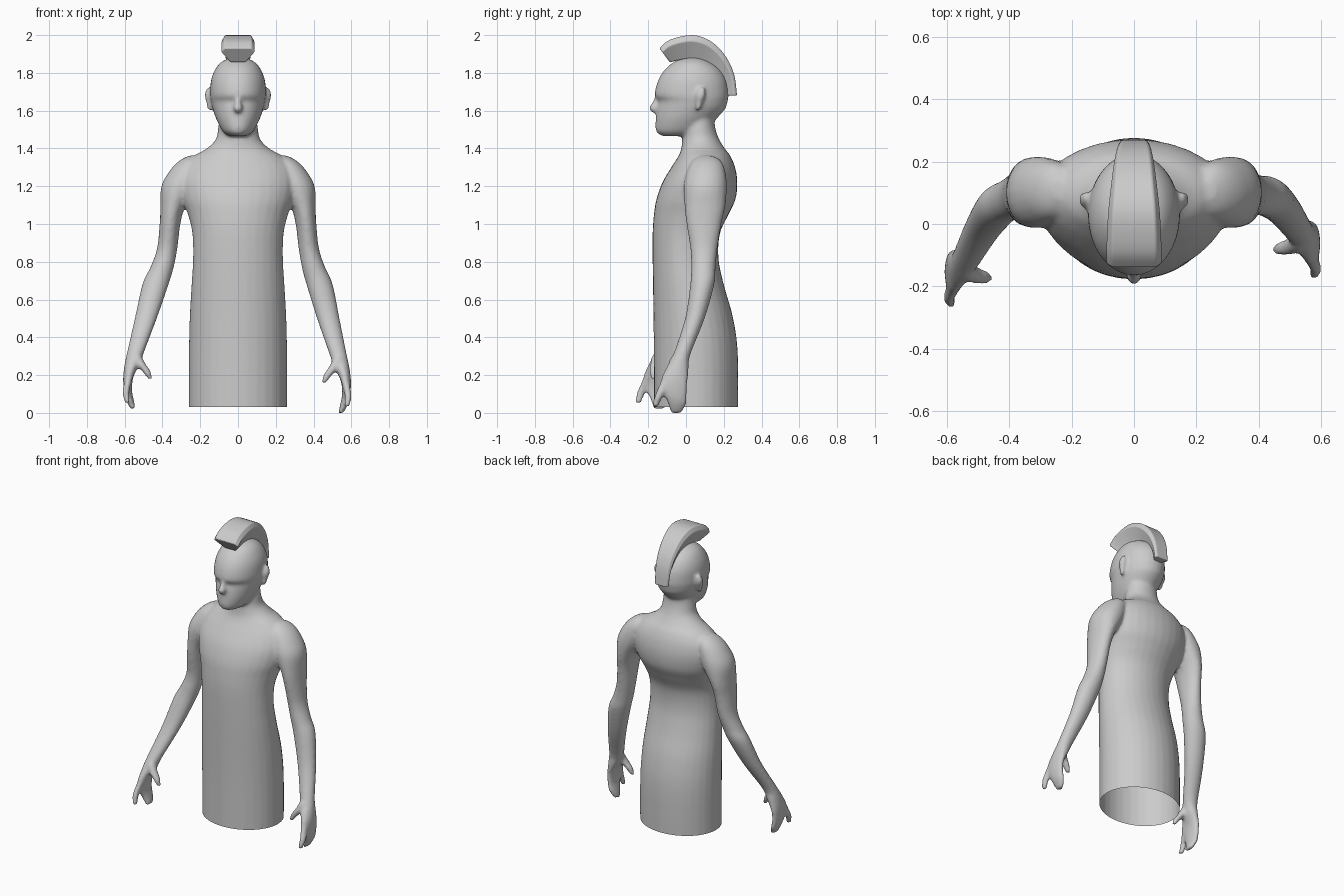
import bpy, bmesh, math
from mathutils import Vector

if "Cube" in bpy.data.objects:
    bpy.data.objects.remove(bpy.data.objects["Cube"])


def spline(rows, steps=5):
    """Catmull-Rom interpolation of rows of numbers."""
    out = []
    for i in range(len(rows) - 1):
        a, b, c, d = rows[max(i - 1, 0)], rows[i], rows[i + 1], rows[min(i + 2, len(rows) - 1)]
        for k in range(steps):
            t = k / steps
            out.append([0.5 * (2 * q + (r - p) * t + (2 * p - 5 * q + 4 * r - s) * t * t
                               + (3 * q - p - 3 * r + s) * t ** 3)
                        for p, q, r, s in zip(a, b, c, d)])
    return out + [list(rows[-1])]


def loft(bm, rings, n=32):
    """Closed solid through horizontal ellipses (cx, cy, z, rx, ry)."""
    loops = []
    for cx, cy, z, rx, ry in spline(rings):
        rx, ry = max(rx, 0.003), max(ry, 0.003)
        loops.append([bm.verts.new((cx + rx * math.cos(2 * math.pi * i / n),
                                    cy + ry * math.sin(2 * math.pi * i / n), z)) for i in range(n)])
    skin(bm, loops)


def skin(bm, loops):
    n = len(loops[0])
    faces = [bm.faces.new(loops[0][::-1]), bm.faces.new(loops[-1])]
    for a, b in zip(loops, loops[1:]):
        for i in range(n):
            j = (i + 1) % n
            faces.append(bm.faces.new((a[i], a[j], b[j], b[i])))
    bmesh.ops.recalc_face_normals(bm, faces=faces)


def centred(rows):
    """(z, half width, front y, back y) to ellipse rings."""
    return [(0, (f + b) / 2, z, w, (b - f) / 2) for z, w, f, b in rows]


def make_object(name, bm):
    me = bpy.data.meshes.new(name)
    bm.to_mesh(me)
    bm.free()
    ob = bpy.data.objects.new(name, me)
    bpy.context.collection.objects.link(ob)
    bpy.ops.object.select_all(action='DESELECT')
    ob.select_set(True)
    bpy.context.view_layer.objects.active = ob
    return ob


bm = bmesh.new()

# Torso and neck
loft(bm, centred([
    (-0.06, .26, -.17, .275), (0.3, .26, -.17, .275), (0.5, .256, -.172, .25),
    (0.68, .246, -.175, .2), (0.82, .238, -.177, .172), (0.95, .242, -.177, .18),
    (1.05, .265, -.17, .225), (1.13, .295, -.157, .262), (1.22, .31, -.125, .272),
    (1.30, .29, -.078, .26), (1.36, .235, -.04, .235), (1.40, .165, -.025, .205),
    (1.45, .117, -.02, .175), (1.51, .105, -.015, .155), (1.57, .098, .0, .15)]))

# Head
loft(bm, centred([
    (1.465, .045, -.125, .04), (1.49, .08, -.158, .10), (1.55, .113, -.161, .155),
    (1.61, .134, -.155, .208), (1.65, .143, -.148, .22), (1.685, .148, -.166, .226),
    (1.76, .143, -.148, .215), (1.82, .12, -.11, .18), (1.86, .085, -.06, .125),
    (1.887, .02, .0, .06)]))

# Nose
loft(bm, [(0, -.15, 1.685, .01, .012), (0, -.158, 1.65, .014, .018),
          (0, -.165, 1.615, .024, .031), (0, -.16, 1.59, .016, .022)])

# Arms, hands and ears on both sides; the left arm swings a little further forward
ARM = [(.24, .11, 1.362, .02, .03), (.25, .11, 1.335, .06, .075), (.272, .107, 1.285, .088, .1),
       (.308, .102, 1.2, .098, .115), (.345, .1, 1.09, .066, .108), (.36, .095, 1.0, .055, .093),
       (.375, .095, .87, .054, .072), (.4, .092, .77, .062, .065), (.432, .086, .68, .07, .064),
       (.478, .047, .5, .06, .052), (.53, -.022, .31, .046, .046), (.55, -.045, .24, .04, .06),
       (.571, -.062, .17, .027, .072), (.573, -.057, .1, .022, .062), (.563, -.047, .05, .021, .05),
       (.545, -.052, 0, .014, .03)]
FINGER = [(.56, -.09, .2, .025, .03), (.577, -.125, .13, .02, .025),
          (.583, -.148, .08, .018, .022), (.575, -.163, .03, .014, .016)]
THUMB = [(.53, -.055, .29, .025, .03), (.505, -.07, .24, .026, .028),
         (.475, -.078, .2, .023, .023), (.455, -.082, .16, .012, .014)]
EAR = [(.152, .062, 1.6, .008, .01), (.152, .07, 1.64, .016, .018),
       (.156, .078, 1.685, .021, .026), (.155, .085, 1.72, .01, .014)]
for side in (1, -1):
    for part in (ARM, FINGER, THUMB):
        rings = []
        for x, y, z, rx, ry in part:
            w = min(max((.85 - z) / .55, 0), 1) if side < 0 else 0
            rings.append((side * (x + .01 * w), y - .092 * w, z + .02 * w, rx, ry))
        loft(bm, rings, 20)
    loft(bm, [(side * x, y, z, rx, ry) for x, y, z, rx, ry in EAR], 16)

# Fuse into one skin, soften the joins
body = make_object("body", bm)
rm = body.modifiers.new("fuse", 'REMESH')
rm.mode = 'VOXEL'
rm.voxel_size = 0.0095
sm = body.modifiers.new("soften", 'SMOOTH')
sm.factor = 0.5
sm.iterations = 8
for m in ("fuse", "soften"):
    bpy.ops.object.modifier_apply(modifier=m)

# Open the bottom of the torso, leaving the hands whole
bm = bmesh.new()
bm.from_mesh(body.data)
faces = [f for f in bm.faces if abs(f.calc_center_median().x) < .38 and f.calc_center_median().z < .2]
geom = faces + list({e for f in faces for e in f.edges}) + list({v for f in faces for v in f.verts})
bmesh.ops.bisect_plane(bm, geom=geom, plane_co=(0, 0, .03), plane_no=(0, 0, 1), clear_inner=True)
bm.to_mesh(body.data)
bm.free()
bpy.ops.object.shade_smooth()

# Crest of hair: (base y, base z, top y, top z, half width)
CREST = [(-.085, 1.855, -.14, 1.93, .09), (-.05, 1.865, -.085, 1.975, .09),
         (.02, 1.875, .035, 2.0, .085), (.10, 1.86, .135, 1.965, .075),
         (.165, 1.805, .212, 1.885, .065), (.205, 1.74, .255, 1.79, .056), (.215, 1.68, .27, 1.68, .05)]
bm = bmesh.new()
loops = []
for by, bz, ty, tz, w in spline(CREST, 4):
    b, t = Vector((0, by, bz)), Vector((0, ty, tz))
    loops.append([bm.verts.new(b.lerp(t, k) + Vector((s * w, 0, 0)))
                  for s, k in ((-.45, 0), (.45, 0), (1, .75), (.8, 1), (-.8, 1), (-1, .75))])
skin(bm, loops)
crest = make_object("hair_crest", bm)
bv = crest.modifiers.new("round", 'BEVEL')
bv.width = 0.01
bv.segments = 3
bv.limit_method = 'ANGLE'
bv.angle_limit = math.radians(30)
bpy.ops.object.shade_smooth_by_angle(angle=math.radians(40))
